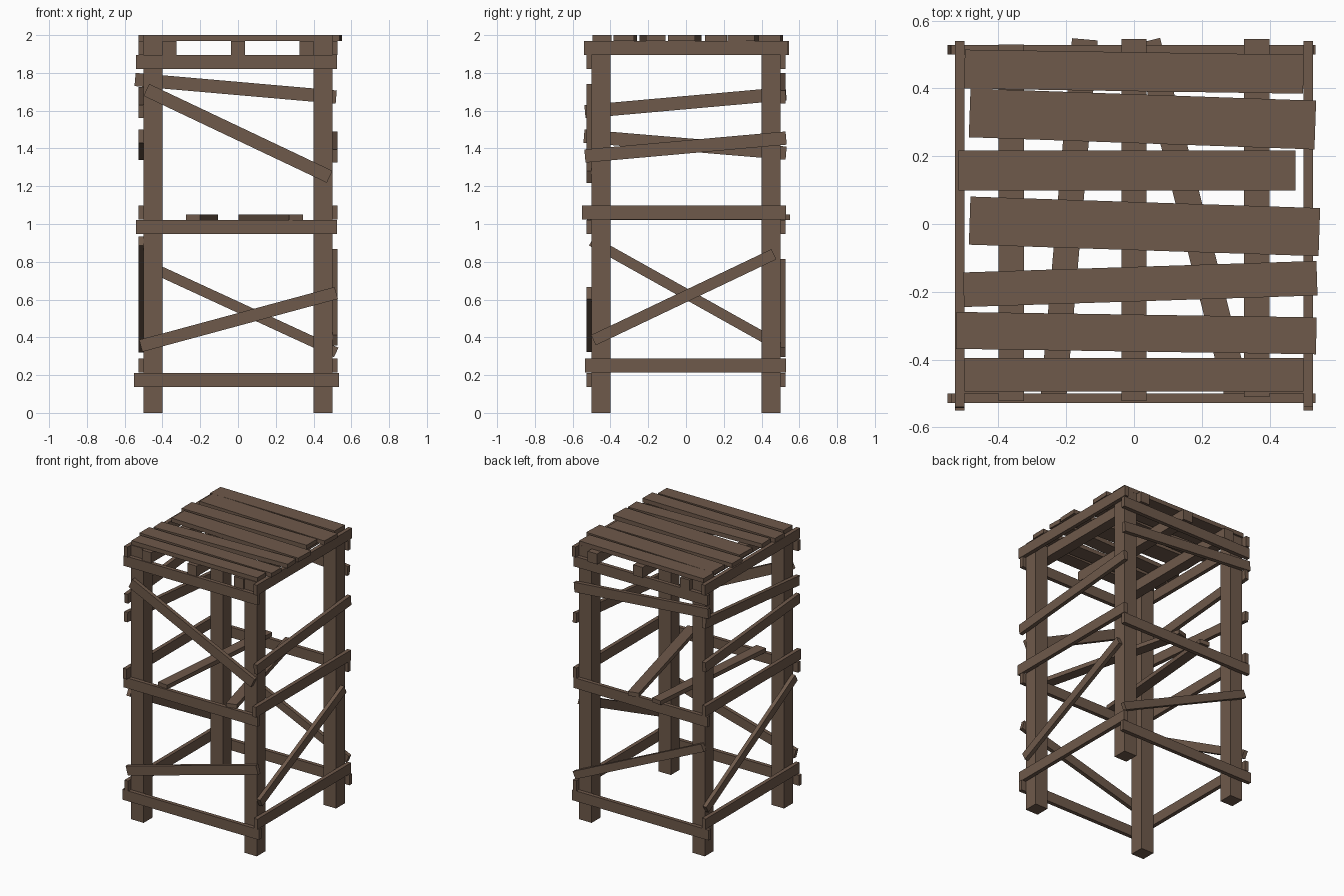
import bpy
from mathutils import Matrix, Vector

default = bpy.data.objects.get("Cube")
if default:
    bpy.data.objects.remove(default, do_unlink=True)

wood = bpy.data.materials.new("weathered_brown_wood")
wood.use_nodes = True
wood.diffuse_color = (0.156, 0.10, 0.069, 1)
wood.node_tree.nodes["Principled BSDF"].inputs["Base Color"].default_value = wood.diffuse_color


def board(name, start, end, width, thick, normal):
    """Straight timber between two points; thickness runs along normal."""
    start, end, n = Vector(start), Vector(end), Vector(normal)
    along = (end - start).normalized()
    across = n.cross(along)
    bpy.ops.mesh.primitive_cube_add(size=1)
    ob = bpy.context.object
    ob.name = name
    ob.data.materials.append(wood)
    axes = Matrix((along * (end - start).length, across * width, n * thick)).transposed()
    ob.data.transform(axes.to_4x4())
    ob.location = (start + end) / 2
    return ob


X, Y, Z = (1, 0, 0), (0, 1, 0), (0, 0, 1)
THICK = 0.028
OUT = 0.5 + THICK / 2


def front_back_board(name, side, x0, z0, x1, z1, width):
    board(name, (x0, side * OUT, z0), (x1, side * OUT, z1), width, THICK, Y)


def side_board(name, side, y0, z0, y1, z1, width):
    board(name, (side * OUT, y0, z0), (side * OUT, y1, z1), width, THICK, X)


# Corner posts
for sx, x_name in ((-1, "right"), (1, "left")):
    for sy, y_name in ((-1, "front"), (1, "back")):
        x, y = sx * 0.45, sy * 0.45
        board(f"{y_name}_{x_name}_post", (x, y, 0), (x, y, 1.97), 0.1, 0.1, X)

# Level rails around the frame at three heights
for label, z, f0, f1, s0, s1 in (("lower", 0.175, -0.55, 0.535, -0.535, 0.53),
                                 ("middle", 0.985, -0.54, 0.525, -0.55, 0.53),
                                 ("upper", 1.858, -0.54, 0.525, -0.54, 0.54)):
    for side, name in ((-1, "front"), (1, "back")):
        front_back_board(f"{label}_{name}_rail", side, f0, z, f1, z, 0.074)
    for side, name in ((-1, "right"), (1, "left")):
        side_board(f"{label}_{name}_rail", side, s0, z + 0.075, s1, z + 0.075, 0.074)

# Crooked braces
front_back_board("lower_front_brace", -1, -0.515, 0.355, 0.52, 0.635, 0.066)
front_back_board("upper_front_brace", -1, -0.485, 1.71, 0.485, 1.25, 0.07)
front_back_board("lower_back_brace", 1, -0.5, 0.79, 0.52, 0.32, 0.055)
front_back_board("upper_back_brace", 1, -0.545, 1.765, 0.52, 1.672, 0.07)
side_board("lower_left_brace", 1, -0.49, 0.385, 0.465, 0.84, 0.06)
side_board("upper_left_brace", 1, -0.535, 1.36, 0.53, 1.455, 0.07)
side_board("lower_right_brace", -1, -0.5, 0.91, 0.51, 0.345, 0.055)
side_board("middle_right_brace", -1, -0.54, 1.465, 0.53, 1.375, 0.07)
side_board("upper_right_brace", -1, -0.535, 1.595, 0.53, 1.69, 0.07)

# Loose planks on the middle level
board("inner_plank_right", (-0.238, -0.515, 1.035), (-0.145, 0.545, 1.035), 0.076, 0.03, Z)
board("inner_plank_left", (0.308, -0.515, 1.035), (0.04, 0.54, 1.035), 0.076, 0.03, Z)

# Joists under the deck
for x, y0, y1 in ((-0.362, -0.522, 0.53), (0, -0.522, 0.546), (0.362, -0.51, 0.546)):
    board("deck_joist", (x, y0, 1.932), (x, y1, 1.932), 0.075, 0.075, Z)

# Uneven deck slats, back to front
for x0, y0, x1, y1, width in ((-0.5, 0.457, 0.5, 0.442, 0.115),
                              (-0.485, 0.328, 0.535, 0.292, 0.144),
                              (-0.518, 0.158, 0.476, 0.158, 0.117),
                              (-0.485, 0.01, 0.547, -0.024, 0.142),
                              (-0.503, -0.194, 0.54, -0.16, 0.102),
                              (-0.525, -0.314, 0.538, -0.33, 0.109),
                              (-0.5, -0.445, 0.5, -0.445, 0.1)):
    board("deck_slat", (x0, y0, 1.985), (x1, y1, 1.985), width, 0.03, Z)
